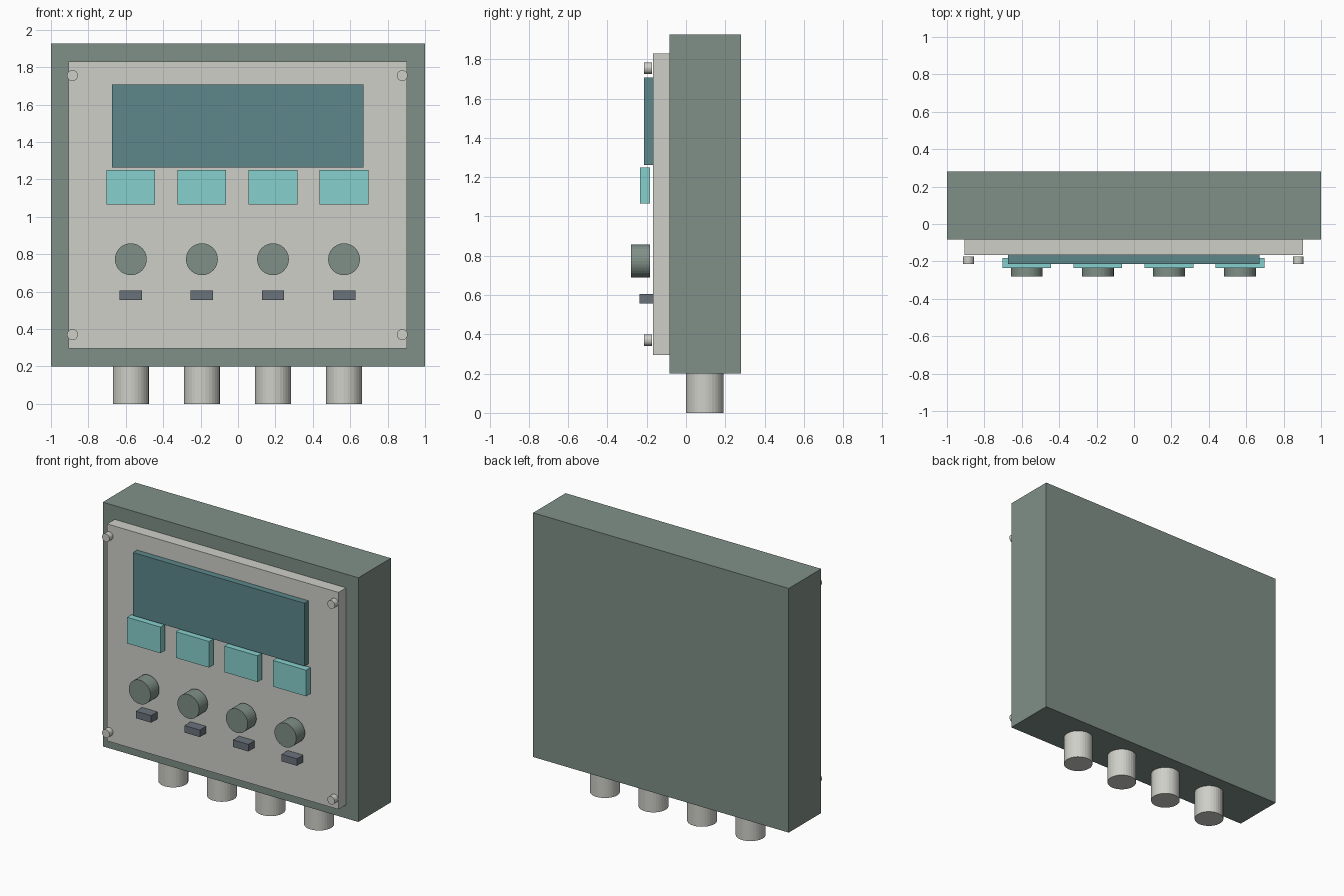
import bpy
from math import pi

cube = bpy.data.objects.get("Cube")
if cube:
    bpy.data.objects.remove(cube, do_unlink=True)


def material(name, rgb):
    """Make a flat material from 0-255 display values."""
    colour = [((c / 255 + 0.055) / 1.055) ** 2.4 for c in rgb] + [1]
    mat = bpy.data.materials.new(name)
    mat.use_nodes = True
    mat.diffuse_color = colour
    mat.node_tree.nodes["Principled BSDF"].inputs["Base Color"].default_value = colour
    return mat


GREEN = material("grey_green", (128, 144, 136))
IVORY = material("light_grey", (207, 207, 200))
TEAL = material("dark_teal", (93, 135, 138))
AQUA = material("aqua", (134, 208, 206))
SLATE = material("slate", (106, 115, 123))


def finish(name, mat):
    obj = bpy.context.object
    obj.name = obj.data.name = name
    obj.data.materials.append(mat)
    return obj


def box(name, mat, x, y, z):
    """Box from (min, max) ranges on each axis."""
    ranges = (x, y, z)
    bpy.ops.mesh.primitive_cube_add(size=1, location=[(a + b) / 2 for a, b in ranges])
    obj = finish(name, mat)
    obj.scale = [b - a for a, b in ranges]
    bpy.ops.object.transform_apply(location=False, rotation=False, scale=True)


def cylinder(name, mat, radius, depth, centre, facing_front=True, sides=32):
    bpy.ops.mesh.primitive_cylinder_add(
        vertices=sides, radius=radius, depth=depth, location=centre,
        rotation=(pi / 2 if facing_front else 0, 0, 0))
    finish(name, mat)


# Enclosure, face plate and display
box("enclosure", GREEN, (-1, 1), (-0.083, 0.28), (0.2, 1.927))
box("face_plate", IVORY, (-0.907, 0.903), (-0.167, -0.083), (0.295, 1.83))
box("display", TEAL, (-0.673, 0.67), (-0.213, -0.167), (1.263, 1.708))

# Four control columns: key, knob, small button and bottom connector
for i in range(4):
    x = -0.573 + i * 0.38
    n = i + 1
    box(f"key_{n}", AQUA, (x - 0.13, x + 0.13), (-0.234, -0.183), (1.065, 1.25))
    cylinder(f"knob_{n}", GREEN, 0.085, 0.097, (x, -0.2315, 0.773))
    box(f"button_{n}", SLATE, (x - 0.06, x + 0.06), (-0.237, -0.167), (0.556, 0.606))
    cylinder(f"connector_{n}", IVORY, 0.096, 0.2, (x, 0.096, 0.1), facing_front=False)

# Corner screws
for side, x in (("right", -0.885), ("left", 0.878)):
    for level, z in (("lower", 0.37), ("upper", 1.755)):
        cylinder(f"screw_{level}_{side}", IVORY, 0.029, 0.04, (x, -0.194, z))
